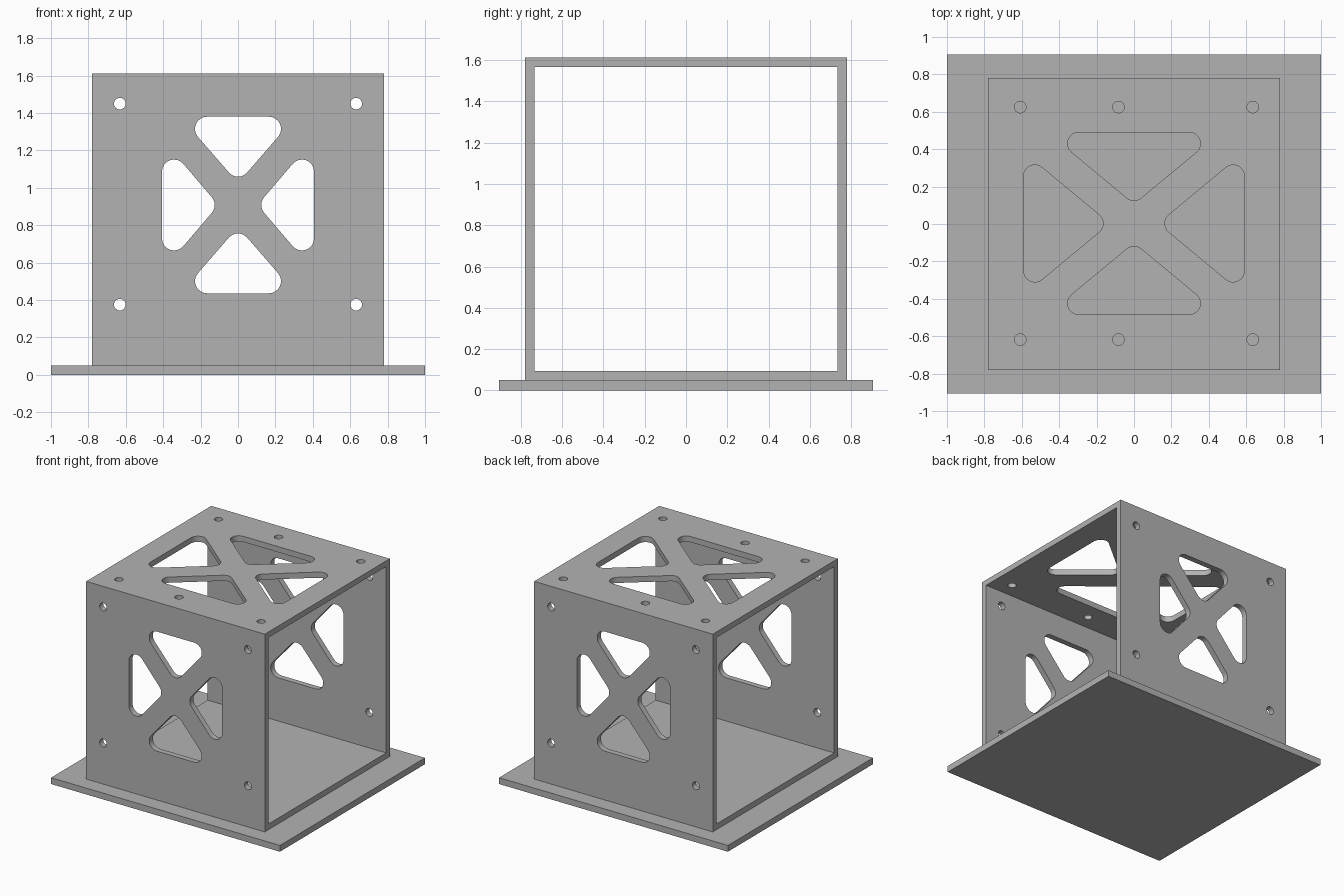
import bpy
import bmesh
from math import cos, sin, pi, atan2
from mathutils import Vector

cube = bpy.data.objects.get("Cube")
if cube:
    bpy.data.objects.remove(cube, do_unlink=True)

GREY = (0.45, 0.45, 0.45, 1)
grey = bpy.data.materials.new("plain grey")
grey.use_nodes = True
grey.diffuse_color = GREY
grey.node_tree.nodes["Principled BSDF"].inputs["Base Color"].default_value = GREY


def make_object(name, bm):
    bmesh.ops.recalc_face_normals(bm, faces=bm.faces)
    mesh = bpy.data.meshes.new(name)
    bm.to_mesh(mesh)
    bm.free()
    mesh.materials.append(grey)
    obj = bpy.data.objects.new(name, mesh)
    bpy.context.collection.objects.link(obj)
    return obj


def add_box(bm, low, high):
    verts = bmesh.ops.create_cube(bm, size=1)["verts"]
    low, high = Vector(low), Vector(high)
    for v in verts:
        v.co = (low + high) / 2 + v.co * (high - low)


def add_prism(bm, outline, place, start, end):
    """Extrude a 2D outline from start to end; place maps (u, v, w) to 3D."""
    face = bm.faces.new([bm.verts.new(place(u, v, start)) for u, v in outline])
    new = bmesh.ops.extrude_face_region(bm, geom=[face])["geom"]
    shift = Vector(place(0, 0, end)) - Vector(place(0, 0, start))
    bmesh.ops.translate(bm, vec=shift, verts=[g for g in new if isinstance(g, bmesh.types.BMVert)])


def circle(u, v, r, steps=24):
    return [(u + r * cos(2 * pi * i / steps), v + r * sin(2 * pi * i / steps)) for i in range(steps)]


def rounded_polygon(centres, r, steps=8):
    """Outline round equal circles placed counter-clockwise."""
    points = []
    n = len(centres)
    for i, (u, v) in enumerate(centres):
        before, after = centres[i - 1], centres[(i + 1) % n]
        a = atan2(v - before[1], u - before[0]) - pi / 2
        b = atan2(after[1] - v, after[0] - u) - pi / 2
        turn = (b - a) % (2 * pi)
        points += [(u + r * cos(a + turn * k / steps), v + r * sin(a + turn * k / steps))
                   for k in range(steps + 1)]
    return points


def cross_windows(tall, wide, r, mid):
    """Four rounded triangles; tall and wide hold (apex, base, half width)."""
    windows = []
    for s in (1, -1):
        apex, base, half = tall
        windows.append([(0, s * apex), (s * half, s * base), (-s * half, s * base)])
        apex, base, half = wide
        windows.append([(s * apex, 0), (s * base, -s * half), (s * base, s * half)])
    return [rounded_polygon([(u, v + mid) for u, v in w], r) for w in windows]


# Base plate
bm = bmesh.new()
add_box(bm, (-1, -0.905, 0), (1, 0.905, 0.05))
make_object("base_plate", bm)

# Square sleeve, open to both sides
bm = bmesh.new()
add_box(bm, (-0.78, -0.78, 0.05), (0.78, 0.78, 1.612))
sleeve = make_object("box_sleeve", bm)

# Cutters: inner space first, then windows and screw holes
bm = bmesh.new()
add_box(bm, (-0.9, -0.735, 0.095), (0.9, 0.735, 1.567))
inner = make_object("inner_cutter", bm)

bm = bmesh.new()
wall_cuts = cross_windows((0.217, 0.407, 0.165), (0.19, 0.342, 0.178), 0.065, 0.908)
wall_cuts += [circle(x, z, 0.031) for x in (-0.632, 0.632) for z in (0.375, 1.45)]
for outline in wall_cuts:
    add_prism(bm, outline, lambda u, v, w: (u, w, v), -0.9, 0.9)

top_cuts = cross_windows((0.183, 0.427, 0.295), (0.225, 0.53, 0.253), 0.06, 0.003)
top_cuts += [circle(x, y, 0.031) for x in (-0.608, -0.083, 0.635) for y in (-0.618, 0.625)]
for outline in top_cuts:
    add_prism(bm, outline, lambda u, v, w: (u, v, w), 1.52, 1.7)
holes = make_object("hole_cutter", bm)

bpy.context.view_layer.objects.active = sleeve
for cutter in (inner, holes):
    mod = sleeve.modifiers.new("cut", "BOOLEAN")
    mod.operation = "DIFFERENCE"
    mod.solver = "EXACT"
    mod.object = cutter
    cutter.hide_render = True
    bpy.ops.object.modifier_apply(modifier=mod.name)
    bpy.data.objects.remove(cutter, do_unlink=True)

# Smooth the rounded window corners, keep plate edges sharp
bpy.ops.object.select_all(action="DESELECT")
sleeve.select_set(True)
bpy.ops.object.shade_smooth_by_angle(angle=pi / 6)
